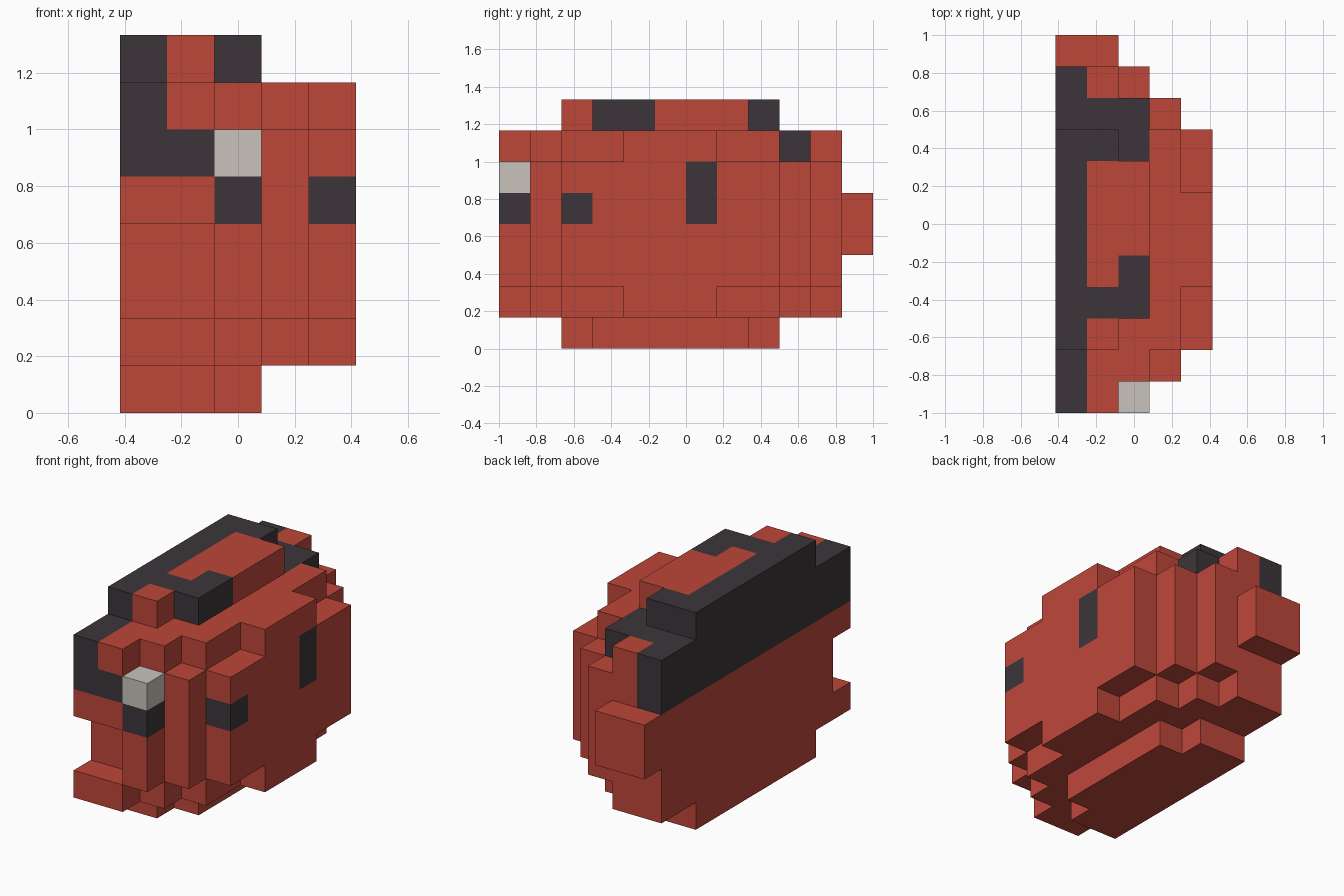
import bpy, bmesh
from mathutils import Vector
from itertools import product

cube = bpy.data.objects.get("Cube")
if cube:
    bpy.data.objects.remove(cube, do_unlink=True)

CELL = 1 / 6
ORIGIN = Vector((-2.5, -6, 0))


def make_material(name, rgb):
    mat = bpy.data.materials.new(name)
    mat.use_nodes = True
    colour = (*rgb, 1)
    mat.diffuse_color = colour
    mat.node_tree.nodes["Principled BSDF"].inputs["Base Color"].default_value = colour
    return mat


MATERIALS = [
    make_material("brick red", (0.515, 0.063, 0.042)),
    make_material("charcoal", (0.045, 0.036, 0.042)),
    make_material("bone white", (0.584, 0.552, 0.497)),
]
RED, DARK, WHITE = range(3)


def box(xs, ys, zs):
    """Cells inside inclusive (first, last) ranges along each axis."""
    return set(product(*(range(a, b + 1) for a, b in (xs, ys, zs))))


def stepped(spans, zs):
    """Rounded slab: one front-to-back span per column of cells along x."""
    return set().union(*(box((x, x), span, zs) for x, span in enumerate(spans)))


# Rounded slabs, widest in the middle
cap = [(2, 8), (2, 8), (3, 7)]
shoulder = [(0, 10), (0, 10), (1, 9), (2, 8), (4, 6)]
middle = [(0, 10), (0, 10), (0, 10), (1, 9), (2, 8)]
mouth = box((0, 1), (0, 0), (2, 3))

PARTS = {
    "base": stepped(cap, (0, 0)),
    "lower_body": stepped(shoulder, (1, 1)),
    "main_body": stepped(middle, (2, 5)) - mouth,
    "upper_body": stepped(shoulder, (6, 6)),
    "crown": stepped(cap, (7, 7)),
    "tail": box((0, 1), (11, 11), (3, 4)),
}
SOLID = set().union(*PARTS.values())

# Painted regions
PAINT = [
    (DARK, box((0, 0), (0, 10), (5, 7))),    # back stripe
    (DARK, box((1, 1), (0, 0), (5, 5))),     # brow
    (DARK, box((1, 2), (3, 3), (7, 7))),     # front crown band
    (DARK, box((2, 2), (4, 4), (7, 7))),     # front crown hook
    (DARK, box((1, 2), (8, 9), (6, 7))),     # rear crown band
    (DARK, box((2, 2), (0, 0), (4, 4))),     # eye lower half
    (WHITE, box((2, 2), (0, 0), (5, 5))),    # eye upper half
    (DARK, box((4, 4), (2, 2), (4, 4))),     # cheek spot
    (DARK, box((4, 4), (6, 6), (4, 5))),     # flank spot
]


def colour_of(cell):
    return next((index for index, cells in PAINT if cell in cells), RED)


def build_part(name, cells):
    """Make the outer skin of a group of cells."""
    bm = bmesh.new()
    for cell in sorted(cells):
        centre = Vector(cell) + Vector((0.5, 0.5, 0.5)) + ORIGIN
        for axis, sign in product(range(3), (-1, 1)):
            normal = Vector((0, 0, 0))
            normal[axis] = sign
            if tuple(int(c + n) for c, n in zip(cell, normal)) in SOLID:
                continue
            u = Vector((0, 0, 0))
            u[(axis + 1) % 3] = 0.5
            v = normal.cross(u)
            middle_point = centre + normal / 2
            corners = (-u - v, u - v, u + v, v - u)
            face = bm.faces.new([bm.verts.new((middle_point + c) * CELL) for c in corners])
            face.material_index = colour_of(cell)
    bmesh.ops.remove_doubles(bm, verts=bm.verts, dist=0.001)
    mesh = bpy.data.meshes.new(name)
    bm.to_mesh(mesh)
    bm.free()
    for mat in MATERIALS:
        mesh.materials.append(mat)
    bpy.context.collection.objects.link(bpy.data.objects.new(name, mesh))


for part_name, part_cells in PARTS.items():
    build_part(part_name, part_cells)
